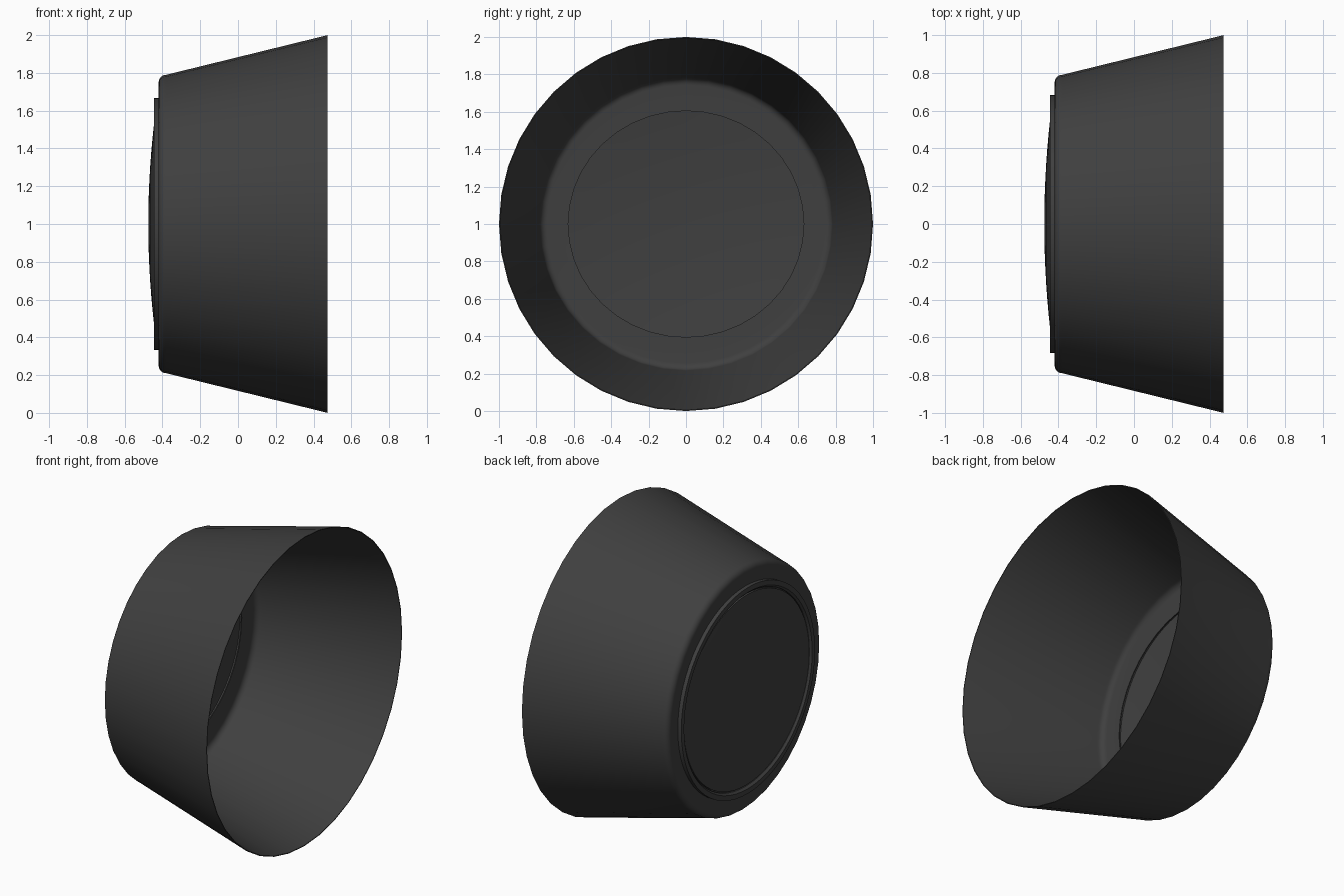
import bpy, bmesh, math

old = bpy.data.objects.get("Cube")
if old:
    bpy.data.objects.remove(old, do_unlink=True)

dark = bpy.data.materials.new("dark_grey")
dark.use_nodes = True
colour = (0.05, 0.05, 0.05, 1)
dark.diffuse_color = colour
dark.node_tree.nodes["Principled BSDF"].inputs["Base Color"].default_value = colour


def revolve(name, profile, segments, closed=True):
    """Sweep (x, radius, squash in z) points around the x axis."""
    bm = bmesh.new()
    rings = []
    for x, r, squash in profile:
        if r == 0:
            rings.append([bm.verts.new((x, 0, 1))] * segments)
            continue
        angles = [math.tau * i / segments for i in range(segments)]
        rings.append([bm.verts.new((x, r * math.cos(a), 1 + r * squash * math.sin(a)))
                      for a in angles])
    pairs = list(zip(rings, rings[1:]))
    if closed:
        pairs.append((rings[-1], rings[0]))
    for a, b in pairs:
        for i in range(segments):
            j = (i + 1) % segments
            bm.faces.new(dict.fromkeys((a[i], a[j], b[j], b[i])))
    bmesh.ops.recalc_face_normals(bm, faces=bm.faces)
    mesh = bpy.data.meshes.new(name)
    bm.to_mesh(mesh)
    bm.free()
    mesh.materials.append(dark)
    obj = bpy.data.objects.new(name, mesh)
    bpy.context.collection.objects.link(obj)
    bpy.ops.object.select_all(action="DESELECT")
    obj.select_set(True)
    bpy.context.view_layer.objects.active = obj
    bpy.ops.object.shade_smooth_by_angle(angle=math.radians(35))
    return obj


# Thin flared cup with a rounded shoulder and an oval opening in its small end
OVAL = 0.96
wall = 0.006
shoulder = [(-0.38 - 0.04 * math.sin(t), 0.75 + 0.04 * math.cos(t), 1)
            for t in (math.radians(15 * k) for k in range(7))]
outer = [(0.475, 1.0, 1)] + shoulder + [(-0.42, 0.63, OVAL)]
inner = [(x + wall, r - wall * (r > 0.7), s) for x, r, s in reversed(outer[1:])]
revolve("flared_cup", outer + inner + [(0.475, 0.995, 1)], 40)

# Raised oval ring around the opening
revolve("lens_ring", [(-0.419, 0.684, 0.975), (-0.445, 0.684, 0.975),
                      (-0.445, 0.655, 0.97), (-0.432, 0.645, 0.965),
                      (-0.419, 0.645, 0.965)], 64)

# Shallow domed cap filling the opening
radii = [0.64 * k / 8 for k in range(8, -1, -1)]
dome = [(-0.475 + 0.1 * r * r, r, OVAL) for r in radii]
revolve("domed_cap", [(-0.421, 0.64, OVAL)] + dome, 64, closed=False)
